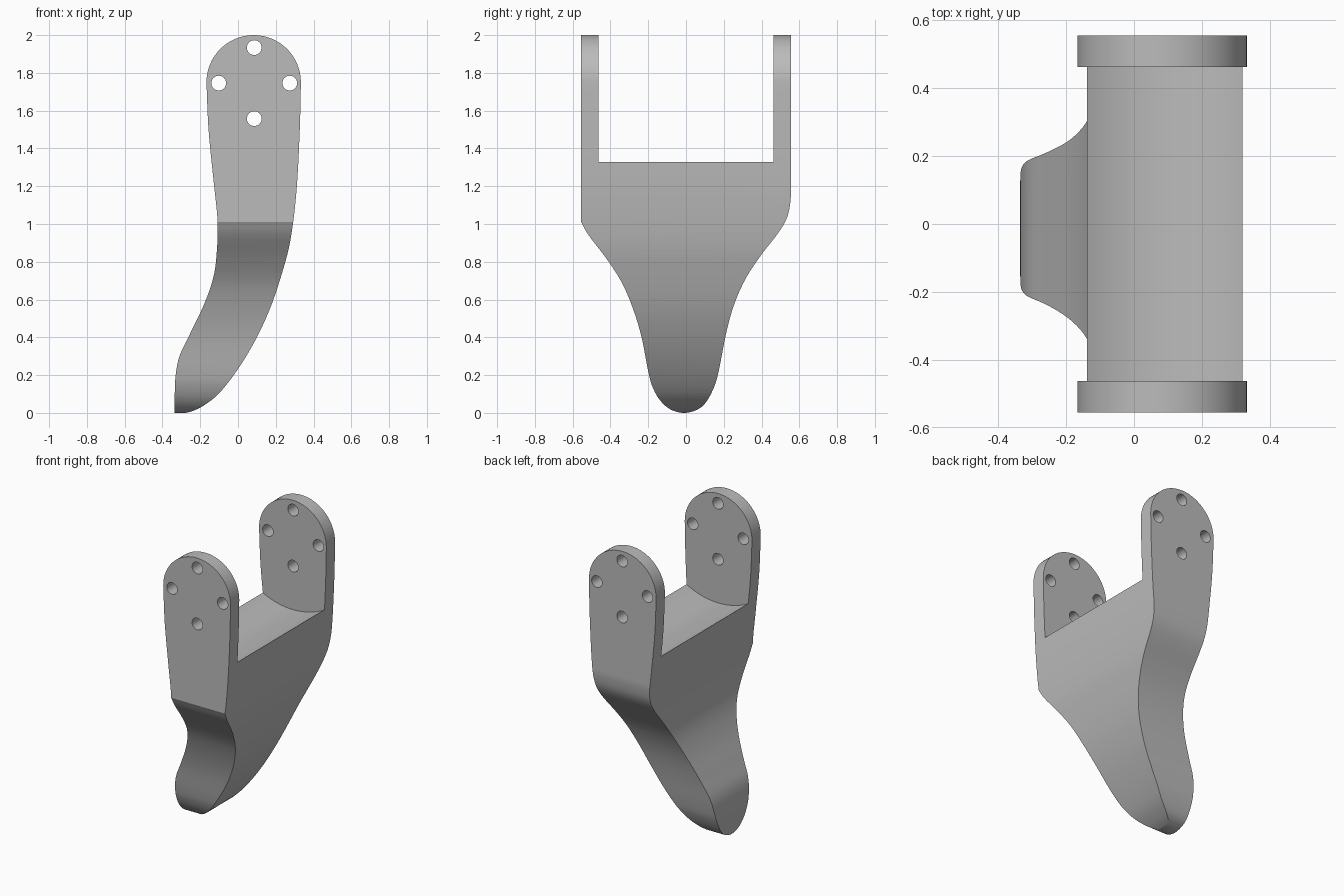
import bpy, math
from mathutils import Vector

old = bpy.data.objects.get("Cube")
if old:
    bpy.data.objects.remove(old, do_unlink=True)

grey = bpy.data.materials.new("plain_grey")
grey.use_nodes = True
GREY = (0.5, 0.5, 0.5, 1)
grey.diffuse_color = GREY
grey.node_tree.nodes["Principled BSDF"].inputs["Base Color"].default_value = GREY


def spline(points, steps=5):
    """Smooth curve through the points."""
    p = [Vector(q) for q in points]
    p = [2 * p[0] - p[1]] + p + [2 * p[-1] - p[-2]]
    out = []
    for a, b, c, d in zip(p, p[1:], p[2:], p[3:]):
        for i in range(steps):
            t = i / steps
            out.append((2 * b + (c - a) * t + (2 * a - 5 * b + 4 * c - d) * t**2
                        + (3 * b - a - 3 * c + d) * t**3) / 2)
    return out + [p[-2]]


def arc(cx, cz, r, start, end, n):
    return [Vector((cx + r * math.cos(a), cz + r * math.sin(a)))
            for a in (math.radians(start + (end - start) * i / n) for i in range(n + 1))]


def prism(name, outline, low, high, axis):
    """Extrude a (horizontal, height) outline along x or y."""
    put = (lambda p, d: (d, p.x, p.y)) if axis == "x" else (lambda p, d: (p.x, d, p.y))
    n = len(outline)
    verts = [put(p, d) for d in (low, high) for p in outline]
    faces = [list(range(n))[::-1], list(range(n, 2 * n))]
    faces += [[i, (i + 1) % n, n + (i + 1) % n, n + i] for i in range(n)]
    if axis == "y":
        faces = [f[::-1] for f in faces]
    mesh = bpy.data.meshes.new(name)
    mesh.from_pydata(verts, [], faces)
    mesh.materials.append(grey)
    obj = bpy.data.objects.new(name, mesh)
    bpy.context.collection.objects.link(obj)
    return obj


def carve(obj, tool, operation):
    mod = obj.modifiers.new(operation, "BOOLEAN")
    mod.object, mod.operation, mod.solver = tool, operation, "EXACT"
    bpy.context.view_layer.objects.active = obj
    bpy.ops.object.modifier_apply(modifier=mod.name)
    bpy.data.objects.remove(tool, do_unlink=True)


# Curved blade outline with a round head
HEAD_X, HEAD_Z = 0.083, 1.75
left_edge = spline([(-.167, 1.75), (-.156, 1.5), (-.13, 1.235), (-.108, 1.01),
                    (-.115, .82), (-.135, .7), (-.183, .567), (-.257, .413),
                    (-.31, .3), (-.33, .2), (-.335, .1), (-.335, 0)])
right_edge = spline([(-.28, 0), (-.24, .01), (-.177, .042), (-.098, .106), (-.003, .228),
                     (.087, .376), (.167, .546), (.23, .73), (.278, .917),
                     (.31, 1.18), (.327, 1.5), (.333, 1.75)])
head = arc(HEAD_X, HEAD_Z, .25, 0, 180, 32)
bracket = prism("bracket", left_edge + right_edge + head[1:-1], -.7, .7, "y")

# Tapered outline across the bracket, with a round tip
taper = spline([(-.555, 1.01), (-.515, .94), (-.42, .815), (-.34, .69), (-.28, .55),
                (-.235, .4), (-.2, .22), (-.178, .14), (-.14, .07), (-.085, .02),
                (-.015, 0), (.055, .015), (.105, .055), (.15, .14), (.175, .23),
                (.21, .41), (.25, .56), (.31, .7), (.39, .825), (.49, .955),
                (.535, 1.035), (.553, 1.12), (.555, 1.2)])
side = [Vector((-.555, 2.2))] + taper + [Vector((.555, 2.2))]
carve(bracket, prism("taper_cutter", side, -.6, .6, "x"), "INTERSECT")

# Slot between the arms, with a gently hollow floor
floor = arc(HEAD_X, 1.745, .48, 215, 325, 40)
slot = floor + [Vector((.6, 1.5)), Vector((.6, 2.3)), Vector((-.5, 2.3)), Vector((-.5, 1.5))]
carve(bracket, prism("slot_cutter", slot, -.462, .462, "y"), "DIFFERENCE")

# Four bolt holes through both arms
for dx, dz in ((0, 1), (0, -1), (1, 0), (-1, 0)):
    ring = arc(HEAD_X + .003 + dx * .188, 1.746 + dz * .188, .039, 0, 360, 32)[:-1]
    carve(bracket, prism("hole_cutter", ring, -.7, .7, "y"), "DIFFERENCE")

bpy.ops.object.select_all(action="DESELECT")
bracket.select_set(True)
bpy.context.view_layer.objects.active = bracket
bpy.ops.object.shade_smooth_by_angle(angle=math.radians(25))
